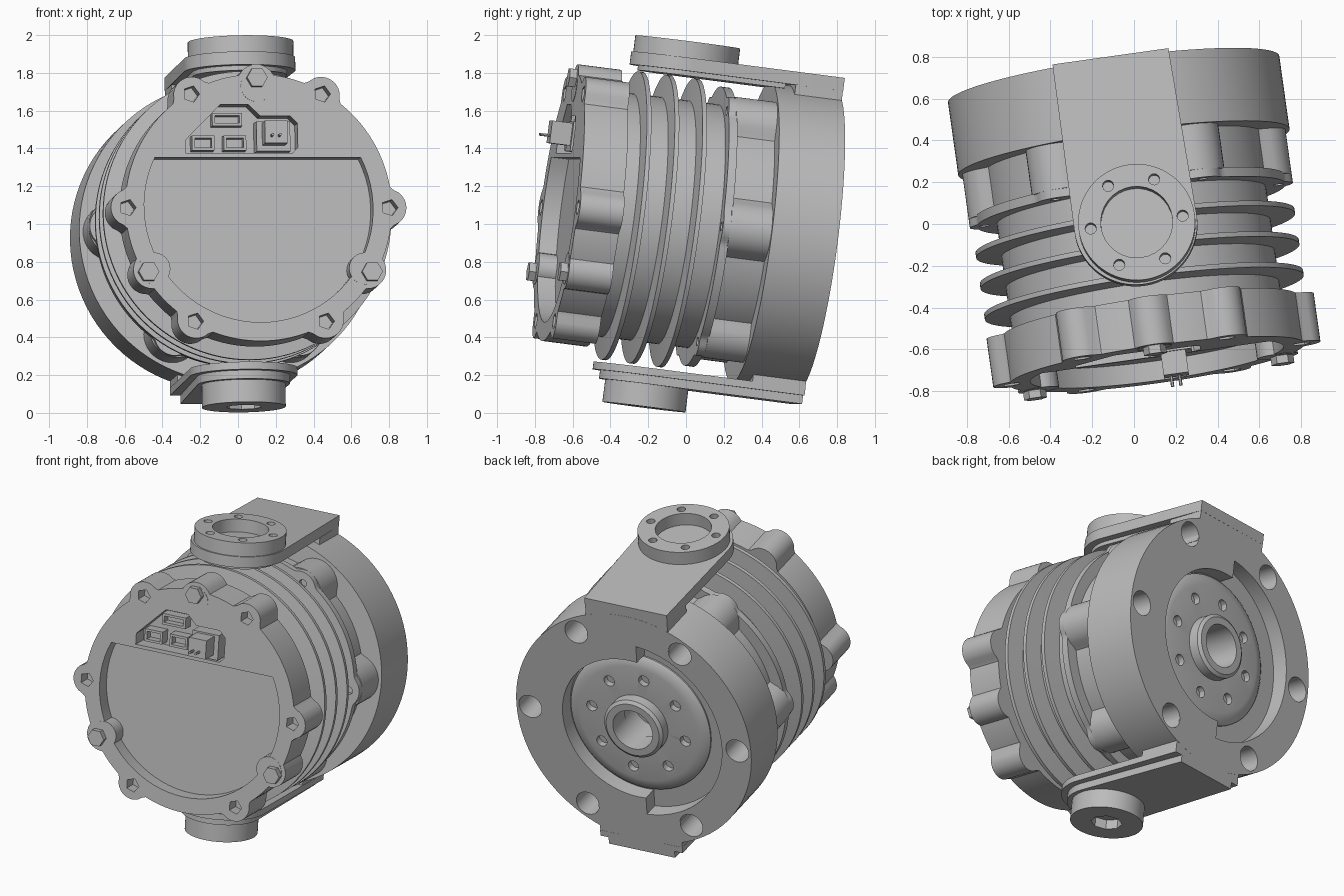
import bpy, bmesh, math
from mathutils import Matrix

if "Cube" in bpy.data.objects:
    bpy.data.objects.remove(bpy.data.objects["Cube"])

metal = bpy.data.materials.new("cast grey metal")
metal.use_nodes = True
GREY = (0.5, 0.5, 0.5, 1)
metal.diffuse_color = GREY
metal.node_tree.nodes["Principled BSDF"].inputs["Base Color"].default_value = GREY

# The whole motor leans: yawed and pitched about its middle
LEAN = (Matrix.Translation((0, 0, 1)) @ Matrix.Rotation(math.radians(8), 4, 'Z')
        @ Matrix.Rotation(math.radians(-7.3), 4, 'X'))


def finish(name, bm):
    bmesh.ops.recalc_face_normals(bm, faces=bm.faces)
    bm.transform(LEAN)
    mesh = bpy.data.meshes.new(name)
    bm.to_mesh(mesh)
    bm.free()
    mesh.materials.append(metal)
    obj = bpy.data.objects.new(name, mesh)
    bpy.context.collection.objects.link(obj)
    return obj


def polar(r, deg, cx=0, cy=0):
    return cx + r * math.cos(math.radians(deg)), cy + r * math.sin(math.radians(deg))


def circle(r, cx=0, cy=0, n=64):
    return [polar(r, 360 * i / n, cx, cy) for i in range(n)]


def arc(r, a, b, cx=0, cy=0, n=48):
    return [polar(r, a + (b - a) * i / n, cx, cy) for i in range(n + 1)]


def rect(cx, cy, w, h):
    return [(cx + sx * w / 2, cy + sy * h / 2) for sx, sy in ((-1, -1), (1, -1), (1, 1), (-1, 1))]


def lobed(base, ears, cx=0, n=240):
    """Round outline with circular ears, each given as (angle, distance, radius)."""
    pts = []
    for i in range(n):
        deg = 360 * i / n
        r = base
        for e, dist, ear_r in ears:
            a = math.radians((deg - e + 180) % 360 - 180)
            disc = ear_r ** 2 - (dist * math.sin(a)) ** 2
            if abs(a) < 1 and disc > 0:
                r = max(r, dist * math.cos(a) + math.sqrt(disc))
        pts.append(polar(r, deg, cx))
    return pts


def prism(name, pts, a, b, axis='y'):
    bm = bmesh.new()
    loops = [[bm.verts.new((u, t, v) if axis == 'y' else (u, v, t)) for u, v in pts]
             for t in (a, b)]
    bm.faces.new(loops[0])
    bm.faces.new(loops[1])
    n = len(pts)
    for i in range(n):
        j = (i + 1) % n
        bm.faces.new((loops[0][i], loops[0][j], loops[1][j], loops[1][i]))
    return finish(name, bm)


def lathe(name, profile, n=96):
    """Spin a closed (radius, y) profile about the motor axis."""
    bm = bmesh.new()
    rings = []
    for i in range(n):
        c, s = polar(1, 360 * i / n)
        rings.append([bm.verts.new((r * c, y, r * s)) for r, y in profile])
    m = len(profile)
    for i in range(n):
        p, q = rings[i], rings[(i + 1) % n]
        for k in range(m):
            bm.faces.new((p[k], p[(k + 1) % m], q[(k + 1) % m], q[k]))
    return finish(name, bm)


def cut(obj, cutters):
    for c in cutters:
        c.hide_render = True
        mod = obj.modifiers.new("cut", 'BOOLEAN')
        mod.operation, mod.solver, mod.object = 'DIFFERENCE', 'EXACT', c
        bpy.context.view_layer.objects.active = obj
        bpy.ops.object.modifier_apply(modifier=mod.name)
        bpy.data.objects.remove(c)


SIX = range(0, 360, 60)
BOLTS = (90, 210, 330)

# Finned middle barrel
profile = [(0.3, -0.5), (0.65, -0.5)]
for y in (-0.345, -0.195, -0.045):
    profile += [(0.65, y - 0.025), (0.77, y - 0.012), (0.77, y + 0.012), (0.65, y + 0.025)]
lathe("finned_barrel", profile + [(0.65, 0.4), (0.3, 0.4)])

# Lobed flange, scalloped gear section and heavy back disc
lobed_flange = prism("lobed_flange", lobed(0.745, [(a, 0.67, 0.11) for a in SIX]), 0.09, 0.135)
cut(lobed_flange, [prism("flange_screw_hole", circle(0.025, *polar(0.71, a), 12), 0, 0.12)
                   for a in SIX])
prism("scalloped_section", lobed(0.67, [(a, 0.63, 0.15) for a in SIX]), 0.13, 0.36)
BACK = 0.705
back = prism("back_disc", circle(0.8, n=96), 0.35, BACK)
cut(back, [prism("recess", circle(0.485, n=96), 0.6, 0.9),
           prism("half_groove", arc(0.6, 95, 265), 0.6, 0.9),
           prism("bore", circle(0.14), 0.43, 0.9)]
    + [prism("bolt_hole", circle(0.078, *polar(0.705, a), 24), 0.48, 0.9) for a in SIX])

# Output plate with hub
output = lathe("output_plate", [(0.135, 0.56), (0.475, 0.56), (0.475, 0.61), (0.45, 0.63),
                                (0.4, 0.64), (0.2, 0.64), (0.2, 0.705), (0.18, 0.72),
                                (0.135, 0.72)])
cut(output, [prism("pin_hole", circle(0.036, *polar(0.32, a), 12), 0.59, 0.8)
             for a in range(10, 370, 45)])

# Mounting plates above and below, joined to the back disc
prism("top_block", rect(0, 0.725, 0.558, 0.25), 0.45, BACK - 0.001)
prism("bottom_block", rect(0, -0.71, 0.558, 0.22), 0.42, BACK - 0.001)


def plate_outline(half, end, cx=0):
    return arc(end, 180, 360, cx, -0.11) + [(half, BACK), (-half, BACK)]


prism("top_plate", plate_outline(0.28, 0.295, 0.008), 0.8, 0.87, 'z')
underside = arc(0.25, 180, 360, 0.008, -0.11) + [(0.24, 0.4), (-0.24, 0.4)]
prism("top_plate_underside", underside, 0.775, 0.81, 'z')
prism("bottom_plate", plate_outline(0.28, 0.285), -0.825, -0.785, 'z')
prism("bottom_rib", plate_outline(0.225, 0.245), -0.87, -0.8, 'z')

# Top flange with bolt circle
FX, FY = 0.014, -0.115
flange = prism("top_flange", circle(0.28, FX, FY), 0.82, 0.957, 'z')
cut(flange, [prism("flange_bore", circle(0.172, FX, FY, 32), 0.875, 1.1, 'z')]
    + [prism("flange_hole", circle(0.027, *polar(0.222, a, FX, FY), 12), 0.9, 1.1, 'z')
       for a in SIX])

# Bottom port
port = prism("bottom_port", circle(0.222, 0, -0.1), -0.82, -0.99, 'z')
cut(port, [prism("port_socket", circle(0.095, 0, -0.1, 8), -0.93, -1.1, 'z')])

# Front housing with eared rim, sunken panel and connector pocket
CX, FRONT = 0.015, -0.685
ears = [(a, 0.69, 0.1) for a in SIX] + [(a, 0.665, 0.1) for a in BOLTS]
housing = prism("front_housing", lobed(0.712, ears, CX), -0.45, FRONT)
pocket = [(-0.37, 0.29), (0.2, 0.29), (0.23, 0.32), (0.23, 0.45), (0.19, 0.49), (0.03, 0.49),
          (-0.03, 0.55), (-0.18, 0.55), (-0.24, 0.49), (-0.37, 0.36)]
cut(housing, [prism("panel_recess", arc(0.612, 154, 386, CX), -0.59, -0.9),
              prism("connector_pocket", pocket, -0.58, -0.9)]
    + [prism("ear_socket", circle(0.045, *polar(0.70, a, CX), 5), -0.6, -0.9) for a in SIX])

# Bolt pillars and heads around the rim
for k, a in enumerate(BOLTS):
    prism(f"bolt_pillar_{k}", circle(0.085, *polar(0.65, a, CX), 24), -0.5, FRONT - 0.002)
    prism(f"bolt_head_{k}", circle(0.055, *polar(0.69, a, CX), 6), -0.67, -0.725)

# Electrical sockets: open boxes, plus one plug with two wires
for k, (x, z, w, h) in enumerate(((-0.14, 0.475, 0.16, 0.07), (-0.27, 0.35, 0.12, 0.08),
                                  (-0.1, 0.35, 0.12, 0.08))):
    socket = prism(f"socket_{k}", rect(x, z, w, h), -0.57, -0.65)
    cut(socket, [prism("socket_opening", rect(x, z, w - 0.03, h - 0.03), -0.6, -0.8)])
prism("plug_base", rect(0.1, 0.38, 0.18, 0.16), -0.57, -0.69)
prism("plug", rect(0.1, 0.39, 0.12, 0.12), -0.67, -0.8)
for k, x in enumerate((0.075, 0.115)):
    prism(f"wire_{k}", circle(0.008, x, 0.37, 6), -0.79, -0.85)

# Shade curved faces smoothly, keeping edges sharp
bpy.ops.object.select_all(action='DESELECT')
for obj in bpy.context.collection.objects:
    if obj.type == 'MESH' and metal.name in obj.data.materials:
        obj.select_set(True)
        bpy.context.view_layer.objects.active = obj
bpy.ops.object.shade_smooth_by_angle(angle=math.radians(30))
